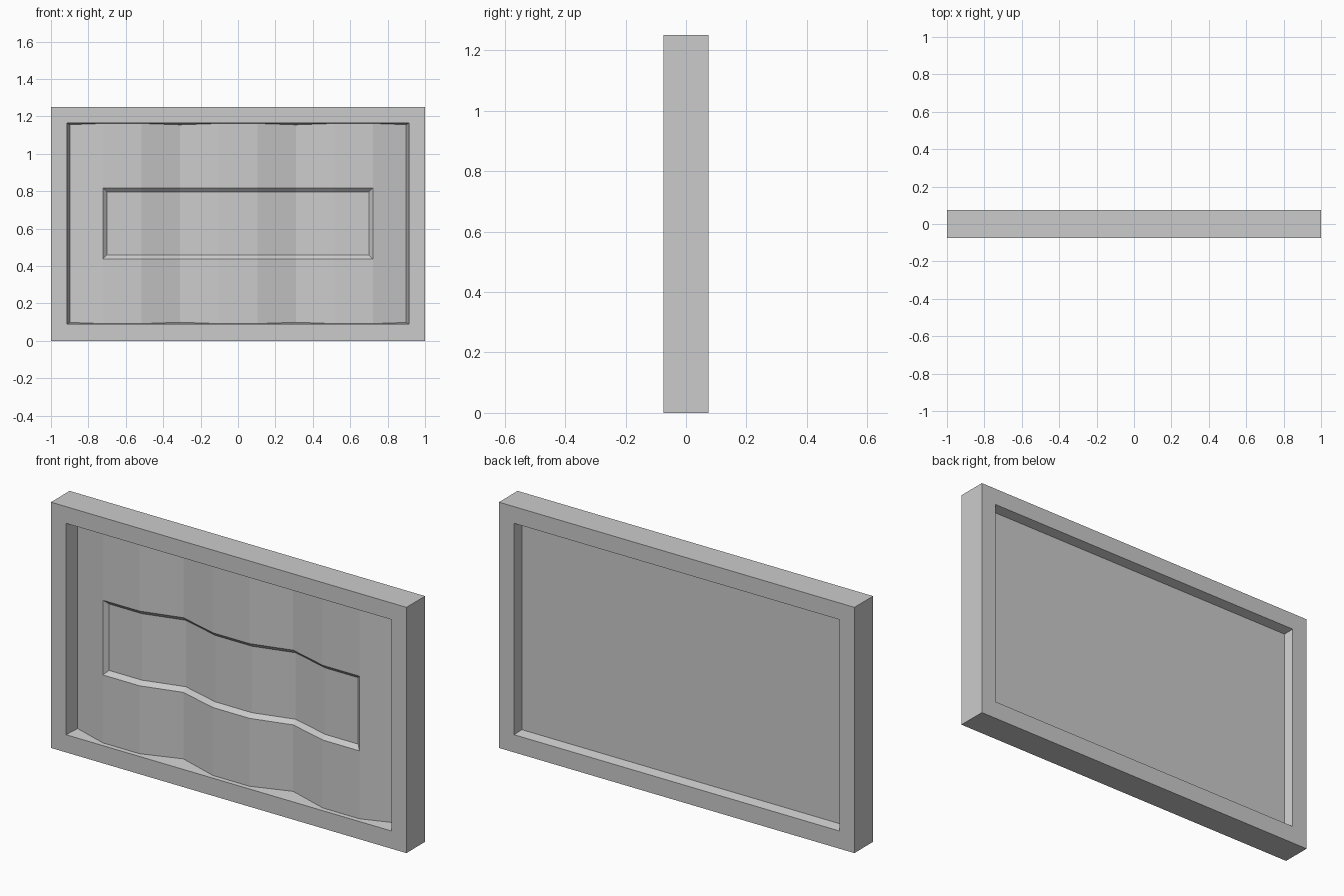
import bpy, bmesh

if "Cube" in bpy.data.objects:
    bpy.data.objects.remove(bpy.data.objects["Cube"])

Y = 0.075          # half thickness of the frame
ZC = 0.6275        # middle height of the opening


def finish(bm, name):
    mesh = bpy.data.meshes.new(name)
    bm.to_mesh(mesh)
    bm.free()
    obj = bpy.data.objects.new(name, mesh)
    bpy.context.collection.objects.link(obj)
    return obj


def ring(bm, hx, z0, z1, y):
    """Rectangular loop of four vertices facing the viewer."""
    return [bm.verts.new(p) for p in
            ((-hx, y, z0), (hx, y, z0), (hx, y, z1), (-hx, y, z1))]


# Frame with tapered openings and a flat recessed back
bm = bmesh.new()
loops = [ring(bm, *r) for r in (
    (0.897, 0.10, 1.155, 0.004),      # front opening, deep end
    (0.915, 0.09, 1.165, -Y),         # front opening
    (1.0, 0.0, 1.25, -Y),             # outer front
    (1.0, 0.0, 1.25, Y),              # outer back
    (0.915, 0.09, 1.165, Y),          # back opening
    (0.905, 0.10, 1.155, 0.027))]     # back panel edge
for a, b in zip(loops, loops[1:]):
    for i in range(4):
        j = (i + 1) % 4
        bm.faces.new((a[i], b[i], b[j], a[j]))
bm.faces.new(loops[-1][::-1])
bmesh.ops.recalc_face_normals(bm, faces=bm.faces)
finish(bm, "frame")

# Wavy front panel: every third fold is deep
bm = bmesh.new()
SHALLOW, DEEP = 0.02, 0.077
columns = []
for i in range(10):
    x = -0.928 + 0.2062 * i
    d = DEEP if i % 3 == 0 else SHALLOW
    if i in (0, 9):
        x, d = (-0.899, 0.070) if i == 0 else (0.899, 0.070)
    t = 0.01 * d / 0.079
    columns.append([bm.verts.new((x, d - Y, z))
                    for z in (0.09 + t, 0.438, 0.818, 1.165 - t)])
slot = []
for i, (a, b) in enumerate(zip(columns, columns[1:])):
    for r in range(3):
        f = bm.faces.new((a[r], b[r], b[r + 1], a[r + 1]))
        if r == 1 and 1 <= i <= 7:
            slot.append(f)

# Sunken slot following the folds
bm.normal_update()
bmesh.ops.inset_region(bm, faces=slot, thickness=0.021, depth=0,
                       use_even_offset=True)
bmesh.ops.translate(bm, vec=(0, 0.02, 0),
                    verts=list({v for f in slot for v in f.verts}))
finish(bm, "wavy_panel")
